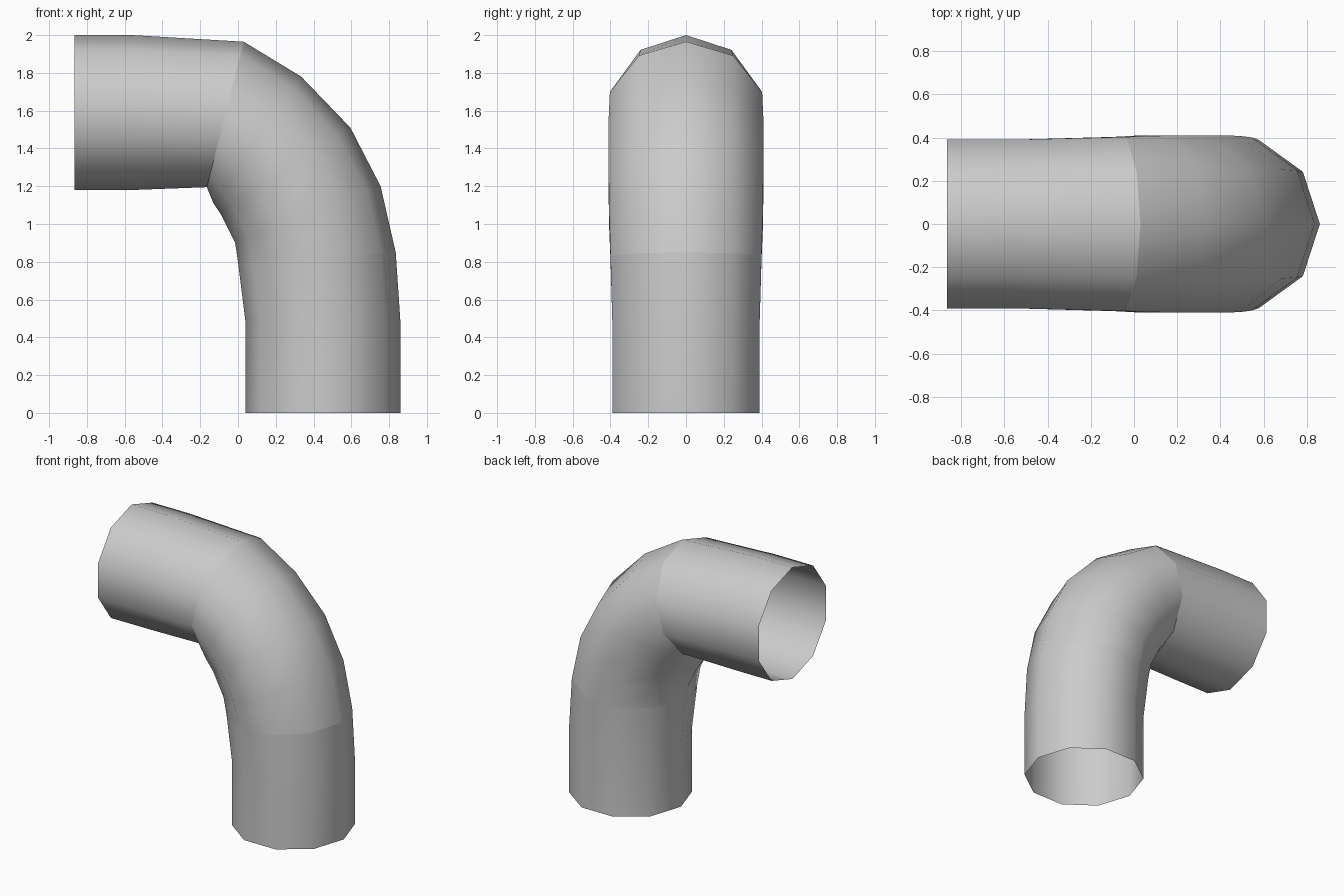
import bpy, bmesh, math
from mathutils import Vector

if "Cube" in bpy.data.objects:
    bpy.data.objects.remove(bpy.data.objects["Cube"])

SIDES = 10
# Each ring: outer (x, z), inner (x, z), half width in y
RINGS = [
    ((0.86, 0.00), (0.04, 0.00), 0.39),
    ((0.86, 0.48), (0.04, 0.48), 0.39),
    ((0.835, 0.85), (0.00, 0.80), 0.40),
    ((0.755, 1.20), (-0.015, 0.90), 0.408),
    ((0.595, 1.51), (-0.09, 1.05), 0.41),
    ((0.335, 1.78), (-0.13, 1.11), 0.41),
    ((0.03, 1.965), (-0.165, 1.195), 0.403),
    ((-0.56, 2.00), (-0.56, 1.18), 0.39),
    ((-0.865, 2.00), (-0.865, 1.18), 0.39),
]
SEAMS = (2, 6)  # rings where the bend meets the straight pipes

bm = bmesh.new()

# Ten-sided rings along the bent path
loops = []
for outer, inner, width in RINGS:
    a = Vector((outer[0], 0, outer[1]))
    b = Vector((inner[0], 0, inner[1]))
    mid, arm = (a + b) / 2, (a - b) / 2
    side = Vector((0, width / math.sin(math.radians(72)), 0))
    loops.append([bm.verts.new(mid + arm * math.cos(t) + side * math.sin(t))
                  for t in (2 * math.pi * i / SIDES for i in range(SIDES))])

# Open-ended skin between the rings
for lo, hi in zip(loops, loops[1:]):
    for i in range(SIDES):
        j = (i + 1) % SIDES
        bm.faces.new((lo[i], lo[j], hi[j], hi[i])).smooth = True

# Hard shading seams at both joints
for s in SEAMS:
    for i in range(SIDES):
        bm.edges.get((loops[s][i], loops[s][(i + 1) % SIDES])).smooth = False

mesh = bpy.data.meshes.new("elbow_pipe")
bm.to_mesh(mesh)
bm.free()
pipe = bpy.data.objects.new("elbow_pipe", mesh)
bpy.context.collection.objects.link(pipe)
